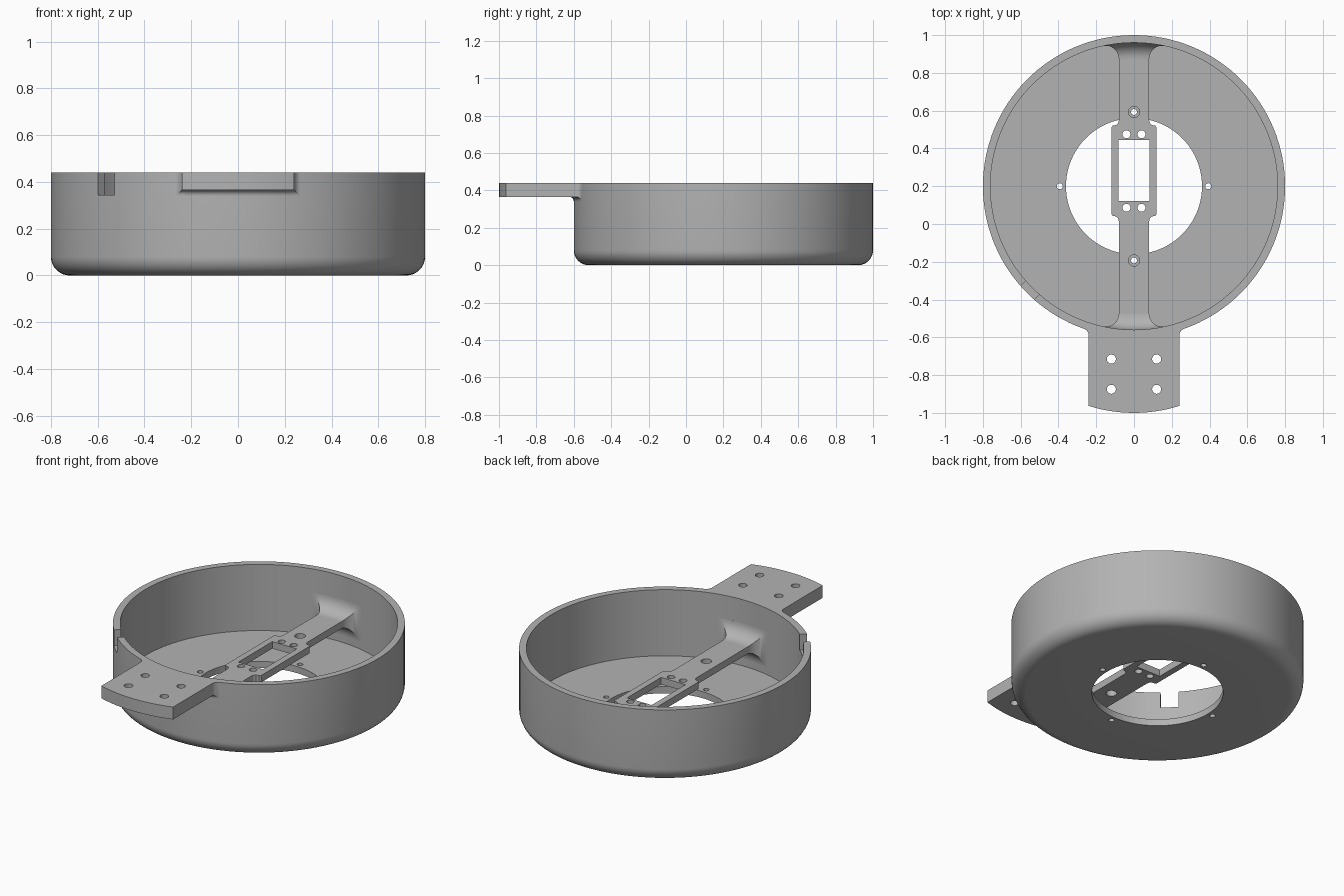
import bpy, bmesh, math
from mathutils import Matrix, Vector

cube = bpy.data.objects.get("Cube")
if cube:
    bpy.data.objects.remove(cube)

CY, R_OUT, R_IN, TOP = 0.2, 0.8, 0.76, 0.44
BAR_LOW, BAR_TOP, BAR_HALF = 0.17, 0.212, 0.08
TAB_LOW, TAB_HALF = 0.365, 0.24
BAR_FILLET, TAB_FILLET = 0.085, 0.025

grey = bpy.data.materials.new("light grey plastic")
grey.use_nodes = True
color = (0.45, 0.45, 0.45, 1)
grey.diffuse_color = color
grey.node_tree.nodes["Principled BSDF"].inputs["Base Color"].default_value = color


def make(name, bm):
    bmesh.ops.recalc_face_normals(bm, faces=bm.faces)
    mesh = bpy.data.meshes.new(name)
    bm.to_mesh(mesh)
    bm.free()
    obj = bpy.data.objects.new(name, mesh)
    bpy.context.collection.objects.link(obj)
    mesh.materials.append(grey)
    return obj


def smooth(obj):
    bpy.ops.object.select_all(action='DESELECT')
    obj.select_set(True)
    bpy.context.view_layer.objects.active = obj
    bpy.ops.object.shade_smooth_by_angle(angle=math.radians(32))


def cut(obj, holes=(), boxes=()):
    """holes: x, y, z, radius; boxes: centre, size, turn about z"""
    bm = bmesh.new()
    for x, y, z, r in holes:
        bmesh.ops.create_cone(bm, cap_ends=True, segments=24, radius1=r, radius2=r,
                              depth=0.2, matrix=Matrix.Translation((x, y, z)))
    for centre, size, turn in boxes:
        m = Matrix.Translation(centre) @ Matrix.Rotation(turn, 4, 'Z') @ Matrix.Diagonal((*size, 1))
        bmesh.ops.create_cube(bm, size=1, matrix=m)
    cutter = make("cutter", bm)
    cutter.hide_render = True
    mod = obj.modifiers.new("cut", 'BOOLEAN')
    mod.operation, mod.solver, mod.object = 'DIFFERENCE', 'EXACT', cutter
    graph = bpy.context.evaluated_depsgraph_get()
    mesh = bpy.data.meshes.new_from_object(obj.evaluated_get(graph))
    obj.modifiers.clear()
    obj.data = mesh
    bpy.data.objects.remove(cutter)


def slab(name, outline, low, high):
    bm = bmesh.new()
    face = bm.faces.new([bm.verts.new((x, y, low)) for x, y in outline])
    grown = bmesh.ops.extrude_face_region(bm, geom=[face])["geom"]
    verts = [g for g in grown if isinstance(g, bmesh.types.BMVert)]
    bmesh.ops.translate(bm, verts=verts, vec=(0, 0, high - low))
    return make(name, bm)


def wall_arc(radius, half, side, n=12):
    """Points on a circle about the bowl axis, from -half to half in x"""
    xs = [half * (2 * i / n - 1) for i in range(n + 1)]
    return [(x, CY + side * math.sqrt(radius ** 2 - x * x)) for x in xs]


def flare(name, wall, inward, side, half, low, high, r, raise_top):
    """Bar end that widens with a quarter-round fillet where it meets the wall"""
    bm = bmesh.new()
    steps = [(-0.012, r)]
    for i in range(11):
        a = math.pi / 2 * i / 10
        steps.append((r * (1 - math.cos(a)), r * (1 - math.sin(a))))
    rings = []
    for dist, grow in steps:
        arc = wall_arc(wall + inward * dist, half + grow, side)
        up = high + (grow if raise_top else 0)
        rings.append([bm.verts.new((x, y, low - grow)) for x, y in arc] +
                     [bm.verts.new((x, y, up)) for x, y in reversed(arc)])
    for a, b in zip(rings, rings[1:]):
        for i in range(len(a)):
            j = (i + 1) % len(a)
            bm.faces.new((a[i], a[j], b[j], b[i]))
    smooth(make(name, bm))


# Bowl: revolved wall and floor with rounded lower edge
r = 0.08
profile = [(0.36, 0)]
for i in range(11):
    a = math.pi / 2 * i / 10
    profile.append((R_OUT - r + r * math.sin(a), r - r * math.cos(a)))
profile += [(R_OUT, TOP), (R_IN, TOP), (R_IN, 0.04), (0.36, 0.04)]
bm = bmesh.new()
verts = [bm.verts.new((x, CY, z)) for x, z in profile]
edges = [bm.edges.new((verts[i - 1], verts[i])) for i in range(len(verts))]
bmesh.ops.spin(bm, geom=verts + edges, cent=(0, CY, 0), axis=(0, 0, 1),
               angle=2 * math.pi, steps=128, use_merge=True)
bmesh.ops.remove_doubles(bm, verts=bm.verts, dist=0.0001)
bowl = make("bowl", bm)

# Screw holes in the floor and cable notch in the rim
screws = [(0.393 * math.cos(k * math.pi / 2), CY + 0.393 * math.sin(k * math.pi / 2), 0.02, 0.016)
          for k in range(4)]
n = -0.78 * math.sqrt(0.5)
cut(bowl, screws, [((n, CY + n, TOP), (0.2, 0.1, 0.19), math.pi / 4)])
smooth(bowl)

# Cross bar with widened servo frame in the middle
half_side = [(BAR_HALF, 0.012), (0.084, 0.03), (0.094, 0.04), (0.112, 0.043), (0.12, 0.052),
             (0.12, 0.512), (0.112, 0.521), (0.094, 0.524), (0.084, 0.534), (BAR_HALF, 0.552)]
end = R_IN - BAR_FILLET
outline = wall_arc(end, BAR_HALF, -1) + half_side
outline += wall_arc(end, BAR_HALF, 1)[::-1] + [(-x, y) for x, y in reversed(half_side)]
bar = slab("cross_bar", outline, BAR_LOW, BAR_TOP)
mid = (BAR_LOW + BAR_TOP) / 2
bar_holes = [(x, y, mid, 0.021) for x in (-0.04, 0.04) for y in (0.086, 0.475)]
bar_holes += [(0, CY + s * 0.393, mid, 0.03) for s in (-1, 1)]
cut(bar, bar_holes, [((0, 0.283, mid), (0.164, 0.324, 0.2), 0)])
smooth(bar)
for name, side in (("bar_front_fillet", -1), ("bar_back_fillet", 1)):
    flare(name, R_IN, -1, side, BAR_HALF, BAR_LOW, BAR_TOP, BAR_FILLET, True)

# Mounting tab on the front with curved outer edge
tip = [(x, y + 0.8 - CY - 0.8) for x, y in wall_arc(R_OUT, TAB_HALF, -1)]
tip = [(x, -0.2 - math.sqrt(0.64 - x * x)) for x, _ in tip]
tab = slab("mounting_tab", wall_arc(R_OUT + TAB_FILLET, TAB_HALF, -1) + tip[::-1], TAB_LOW, TOP)
cut(tab, [(x, y, 0.4, 0.024) for x in (-0.12, 0.12) for y in (-0.715, -0.875)])
smooth(tab)
flare("tab_fillet", R_OUT, 1, -1, TAB_HALF, TAB_LOW, TOP, TAB_FILLET, False)
